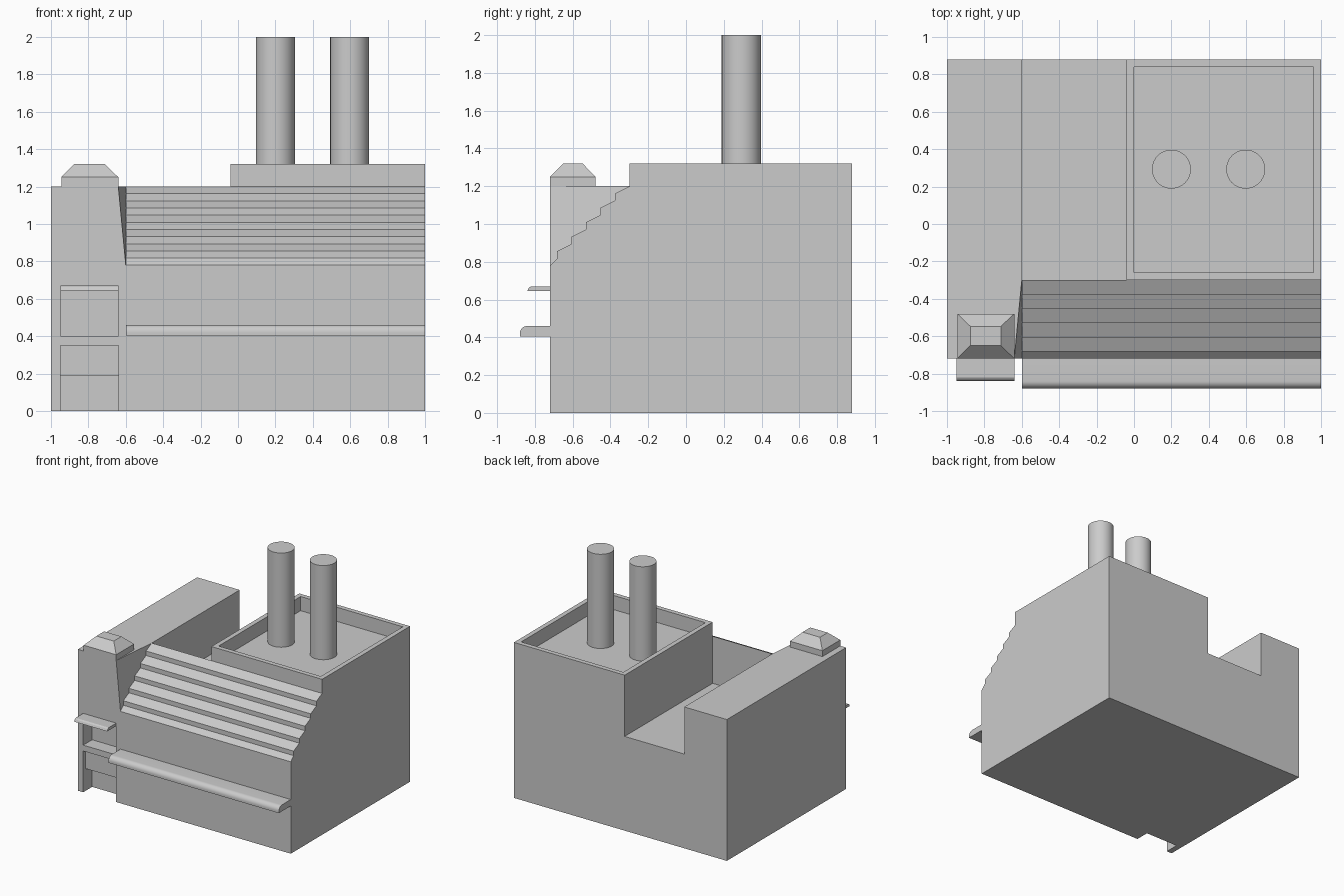
import bpy, bmesh, math
from mathutils import Vector

if "Cube" in bpy.data.objects:
    bpy.data.objects.remove(bpy.data.objects["Cube"])


def finish(name, bm):
    """Turn a bmesh into a linked object with outward normals."""
    bmesh.ops.recalc_face_normals(bm, faces=bm.faces[:])
    mesh = bpy.data.meshes.new(name)
    bm.to_mesh(mesh)
    bm.free()
    obj = bpy.data.objects.new(name, mesh)
    bpy.context.scene.collection.objects.link(obj)
    return obj


def extrude_x(name, profile, x0, x1):
    """Extrude a (y, z) outline along x."""
    bm = bmesh.new()
    face = bm.faces.new([bm.verts.new((x0, y, z)) for y, z in profile])
    res = bmesh.ops.extrude_face_region(bm, geom=[face])
    verts = [v for v in res["geom"] if isinstance(v, bmesh.types.BMVert)]
    bmesh.ops.translate(bm, verts=verts, vec=(x1 - x0, 0, 0))
    return finish(name, bm)


def box(name, x0, x1, y0, y1, z0, z1):
    return extrude_x(name, [(y0, z0), (y1, z0), (y1, z1), (y0, z1)], x0, x1)


def hull(name, points):
    """Convex solid around a few points."""
    bm = bmesh.new()
    for p in points:
        bm.verts.new(p)
    bmesh.ops.convex_hull(bm, input=bm.verts[:])
    bmesh.ops.dissolve_limit(bm, angle_limit=0.001, verts=bm.verts[:], edges=bm.edges[:])
    return finish(name, bm)


def combine(target, other, operation):
    """Apply an exact boolean and remove the helper object."""
    other.hide_render = True
    mod = target.modifiers.new("boolean", "BOOLEAN")
    mod.operation, mod.solver, mod.object = operation, "EXACT", other
    bpy.context.view_layer.update()
    dg = bpy.context.evaluated_depsgraph_get()
    mesh = bpy.data.meshes.new_from_object(target.evaluated_get(dg))
    target.modifiers.clear()
    target.data = mesh
    bpy.data.objects.remove(other)


def smooth(obj):
    for p in obj.data.polygons:
        p.use_smooth = True
    obj.data.set_sharp_from_angle(angle=math.radians(35))


# Main hall: stepped, sloping front roof carried along x
FRONT, BACK, RIDGE = -0.72, 0.88, -0.30
profile = [(FRONT, 0), (FRONT, 0.78)]
for i in range(5):
    y, z = -0.682 + i * 0.0764, 0.818 + i * 0.0764
    profile += [(y, z), (y, z + 0.0382)]
profile += [(RIDGE, 1.2), (RIDGE, 1.32), (BACK, 1.32), (BACK, 0)]
building = extrude_x("building", profile, -0.6, 1.0)

# Open yard behind the roof ridge, lowered ridge beside it, and roof tray
combine(building, box("yard_cutter", -0.7, -0.04, RIDGE, 1.0, 0.8, 1.5), "DIFFERENCE")
combine(building, box("tray_cutter", 0.0, 0.96, -0.26, 0.84, 1.2, 1.5), "DIFFERENCE")

# Side wing whose front inner corner is sliced off next to the roof
wing = hull("side_wing", [
    (-1, FRONT, 0), (-0.6, FRONT, 0), (-1, BACK, 0), (-0.6, BACK, 0),
    (-1, FRONT, 1.2), (-1, BACK, 1.2), (-0.6, BACK, 1.2),
    (-0.6, FRONT, 0.78), (-0.6, RIDGE, 1.2), (-0.64, FRONT, 1.2)])

# Upper opening, lower opening, and its shallow panel recess
for z0, z1, depth in [(0.40, 0.645, 0.12), (-0.1, 0.19, 0.12), (0.1, 0.35, 0.03)]:
    combine(wing, box("opening_cutter", -0.95, -0.64, -0.9, FRONT + depth, z0, z1), "DIFFERENCE")
combine(building, wing, "UNION")

# Merge leftover coplanar seams
bm = bmesh.new()
bm.from_mesh(building.data)
bmesh.ops.remove_doubles(bm, verts=bm.verts[:], dist=0.0001)
bmesh.ops.dissolve_limit(bm, angle_limit=0.001, verts=bm.verts[:], edges=bm.edges[:])
bm.to_mesh(building.data)
bm.free()

# Long front ledge with a rounded upper edge
r = 0.04
arc = [(-0.88 + r - r * math.sin(a), 0.46 - r + r * math.cos(a))
       for a in (math.radians(90 * i / 8) for i in range(9))]
ledge = extrude_x("front_ledge",
                  [(FRONT, 0.405), (FRONT, 0.46)] + arc + [(-0.88, 0.405)], -0.6, 1.0)
smooth(ledge)

# Small awning over the upper opening
extrude_x("awning", [(FRONT, 0.645), (FRONT, 0.67), (-0.82, 0.67),
                     (-0.832, 0.662), (-0.84, 0.645)], -0.95, -0.64)

# Bevelled roof cap on the side wing
cap_points = []
for z, x0, x1, y0, y1 in [(1.2, -0.945, -0.64, FRONT, -0.48),
                          (1.25, -0.945, -0.64, FRONT, -0.48),
                          (1.32, -0.875, -0.712, -0.65, -0.547)]:
    cap_points += [Vector((x, y, z)) for x in (x0, x1) for y in (y0, y1)]
hull("roof_cap", cap_points)

# Pair of chimneys standing in the roof tray
for i, x in enumerate((0.2, 0.597)):
    bm = bmesh.new()
    bmesh.ops.create_cone(bm, cap_ends=True, segments=40, radius1=0.104, radius2=0.104, depth=0.8)
    bmesh.ops.translate(bm, verts=bm.verts[:], vec=(x, 0.293, 1.6))
    smooth(finish(f"chimney_{i + 1}", bm))
